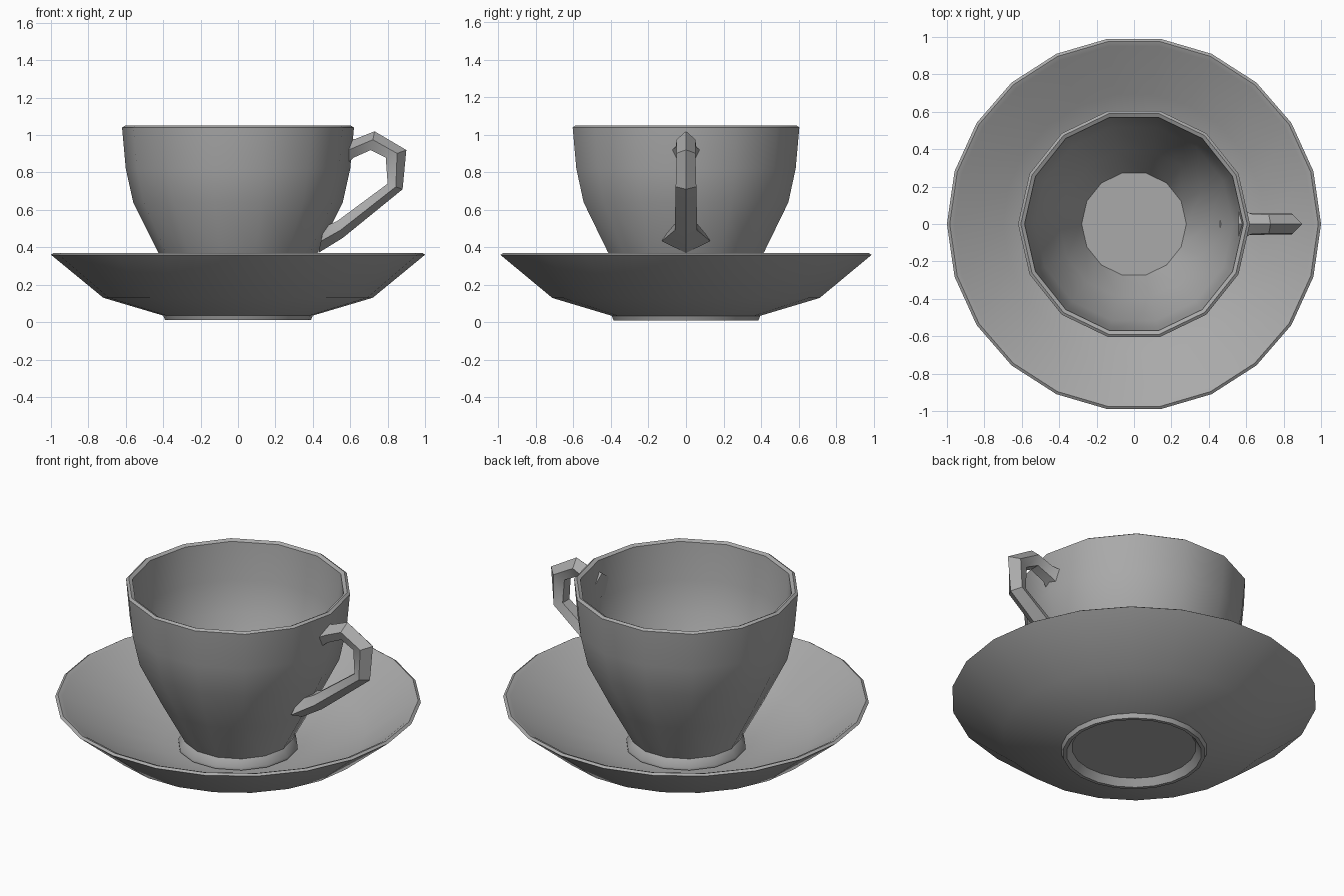
import bpy
import bmesh
import math
from mathutils import Vector

cube = bpy.data.objects.get("Cube")
if cube:
    bpy.data.objects.remove(cube, do_unlink=True)

# One plain grey glaze
GREY = (0.4, 0.4, 0.4, 1)
glaze = bpy.data.materials.new("grey_glaze")
glaze.use_nodes = True
glaze.diffuse_color = GREY
glaze.node_tree.nodes["Principled BSDF"].inputs["Base Color"].default_value = GREY


def finish(name, bm, angle):
    bmesh.ops.recalc_face_normals(bm, faces=bm.faces)
    mesh = bpy.data.meshes.new(name)
    bm.to_mesh(mesh)
    bm.free()
    mesh.materials.append(glaze)
    obj = bpy.data.objects.new(name, mesh)
    bpy.context.collection.objects.link(obj)
    bpy.ops.object.select_all(action='DESELECT')
    bpy.context.view_layer.objects.active = obj
    obj.select_set(True)
    bpy.ops.object.shade_smooth_by_angle(angle=math.radians(angle))
    return obj


def bridge(bm, a, b):
    n = len(a)
    for i in range(n):
        bm.faces.new((a[i], a[(i + 1) % n], b[(i + 1) % n], b[i]))


def lathe(name, profile, sides):
    """Turn an underside-to-inside profile and close both ends with discs."""
    bm = bmesh.new()
    rings = []
    for r, z in profile:
        rings.append([bm.verts.new((-r * math.cos(math.tau * i / sides),
                                    r * math.sin(math.tau * i / sides), z))
                      for i in range(sides)])
    for a, b in zip(rings, rings[1:]):
        bridge(bm, a, b)
    bm.faces.new(rings[0])
    bm.faces.new(rings[-1])
    return finish(name, bm, 50)


# Saucer: hollow foot ring, shallow dish, thin rim
lathe("saucer", [(0.34, 0.05), (0.37, 0.01), (0.39, 0.01), (0.4, 0.035),
                 (0.72, 0.13), (1.0, 0.36), (0.985, 0.37), (0.96, 0.36),
                 (0.7, 0.165), (0.42, 0.085), (0.3, 0.075)], 22)

# Cup: flared foot, rounded bowl, open inside
lathe("cup", [(0.28, 0.085), (0.33, 0.085), (0.33, 0.1), (0.3, 0.14),
              (0.43, 0.38), (0.56, 0.64), (0.6, 0.82), (0.62, 1.04),
              (0.605, 1.05), (0.585, 1.04), (0.565, 0.82), (0.53, 0.64),
              (0.4, 0.38), (0.28, 0.17)], 14)

# Handle: outer point, inner point (x, z) and half width at each bend
bends = [((0.56, 0.97), (0.56, 0.83), 0.09),
         ((0.63, 0.98), (0.62, 0.88), 0.055),
         ((0.73, 1.02), (0.71, 0.92), 0.05),
         ((0.9, 0.92), (0.79, 0.88), 0.05),
         ((0.88, 0.71), (0.8, 0.74), 0.055),
         ((0.56, 0.45), (0.53, 0.54), 0.06),
         ((0.43, 0.37), (0.46, 0.51), 0.13)]
bm = bmesh.new()
loops = []
for outer, inner, w in bends:
    o = Vector((outer[0], 0, outer[1]))
    i = Vector((inner[0], 0, inner[1]))
    mid = o.lerp(i, 0.45)
    side = Vector((0, w, 0))
    # Ridged outside, flat inside
    loops.append([bm.verts.new(p) for p in
                  (o, mid + side, i + side * 0.6, i - side * 0.6, mid - side)])
for a, b in zip(loops, loops[1:]):
    bridge(bm, a, b)
bm.faces.new(loops[0])
bm.faces.new(loops[-1])
finish("handle", bm, 35)
